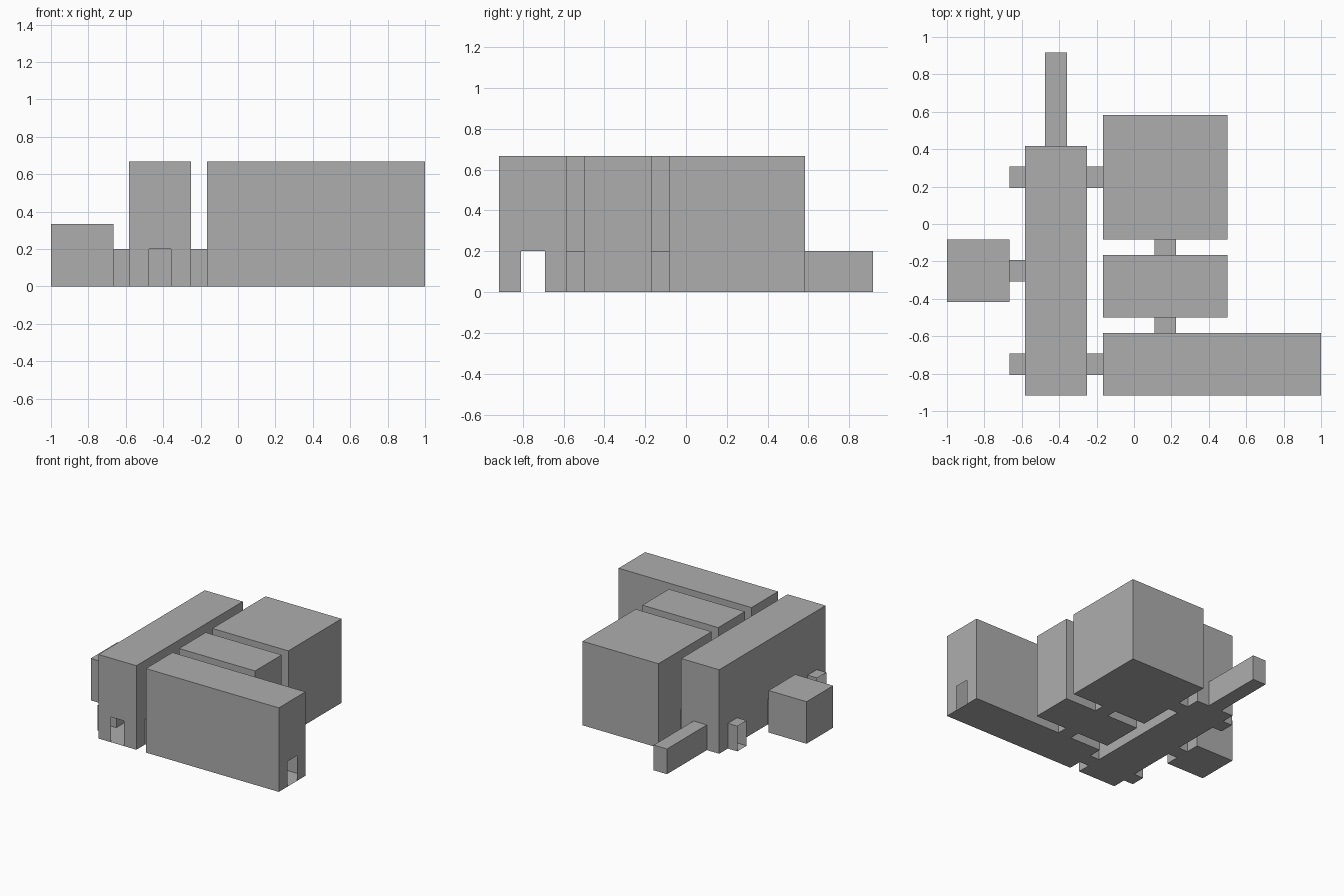
import bpy
import bmesh
from mathutils import Vector

if "Cube" in bpy.data.objects:
    bpy.data.objects.remove(bpy.data.objects["Cube"], do_unlink=True)

UNIT = 1 / 12      # plan module
HALF = 0.7         # half width of doorways and passages, in modules
DOOR_H = 2.4       # height of doorways and passages, in modules

grey = bpy.data.materials.new("plain grey")
grey.use_nodes = True
colour = (0.42, 0.42, 0.42, 1)
grey.diffuse_color = colour
grey.node_tree.nodes["Principled BSDF"].inputs["Base Color"].default_value = colour


def wall(bm, p, q, height, doors):
    """Upright wall from p to q, notched at floor level for each doorway."""
    run = q - p
    along = run.normalized()
    up = Vector((0, 0, 1))
    outline = [p]
    # doors are given as plan coordinates along the wall's axis
    for t in sorted((Vector((d, d, 0)) - p).dot(Vector((abs(along.x), abs(along.y), 0)))
                    * (along.x + along.y) for d in doors):
        a, b = p + along * (t - HALF), p + along * (t + HALF)
        outline += [a, a + up * DOOR_H, b + up * DOOR_H, b]
    outline += [q, q + up * height, p + up * height]
    bm.faces.new([bm.verts.new(v * UNIT) for v in outline])


def shell(name, x0, x1, y0, y1, height, doors=None, open_sides=""):
    """Hollow thin-walled box with floor and roof, doorways and open ends."""
    doors = doors or {}
    bm = bmesh.new()
    c = [Vector((x, y, 0)) for x, y in ((x0, y0), (x1, y0), (x1, y1), (x0, y1))]
    for i, side in enumerate("SENW"):
        if side not in open_sides:
            wall(bm, c[i], c[(i + 1) % 4], height, doors.get(side, []))
    bm.faces.new([bm.verts.new(v * UNIT) for v in reversed(c)])
    bm.faces.new([bm.verts.new((v + Vector((0, 0, height))) * UNIT) for v in c])
    bmesh.ops.remove_doubles(bm, verts=bm.verts, dist=1e-5)
    mesh = bpy.data.meshes.new(name)
    bm.to_mesh(mesh)
    bm.free()
    mesh.materials.append(grey)
    bpy.context.collection.objects.link(bpy.data.objects.new(name, mesh))


def passage_x(name, x0, y):
    shell(name, x0, x0 + 1, y - HALF, y + HALF, DOOR_H, open_sides="EW")


def passage_y(name, x, y0):
    shell(name, x - HALF, x + HALF, y0, y0 + 1, DOOR_H, open_sides="NS")


# Rooms
shell("main_hall", -7, -3, -11, 5, 8,
      {"W": [-9, -3, 3], "E": [-9, 3], "S": [-5], "N": [-5]})
shell("large_room", -2, 6, -1, 7, 8, {"W": [3], "S": [2]})
shell("middle_room", -2, 6, -6, -2, 8, {"N": [2], "S": [2]})
shell("long_room", -2, 12, -11, -7, 8, {"N": [2], "W": [-9], "E": [-9]})
shell("small_room", -12, -8, -5, -1, 4, {"E": [-3]})

# Passages between the rooms
for y in (-9, -3, 3):
    passage_x("right_passage", -8, y)
for y in (-9, 3):
    passage_x("hall_passage", -3, y)
for y in (-7, -2):
    passage_y("cross_passage", 2, y)

# Dead-end corridor at the back
shell("back_corridor", -5 - HALF, -5 + HALF, 5, 11, DOOR_H, open_sides="S")
